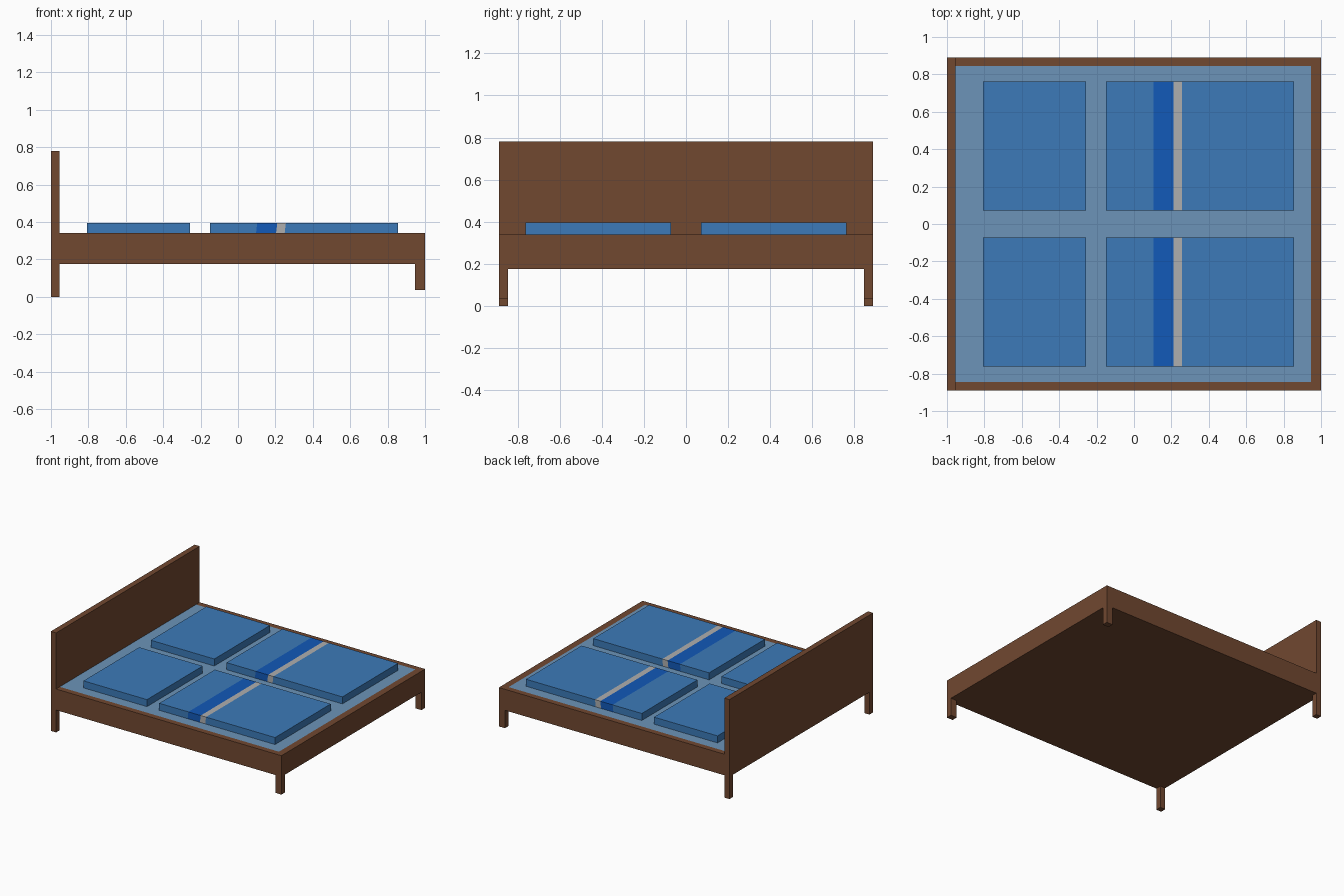
import bpy, bmesh
from mathutils import Vector

if "Cube" in bpy.data.objects:
    bpy.data.objects.remove(bpy.data.objects["Cube"])


def material(name, rgb):
    m = bpy.data.materials.new(name)
    m.diffuse_color = (*rgb, 1)
    m.use_nodes = True
    m.node_tree.nodes["Principled BSDF"].inputs["Base Color"].default_value = m.diffuse_color
    return m


wood = material("wood", (0.165, 0.065, 0.03))
sheet = material("sheet_blue", (0.15, 0.296, 0.48))
cloth = material("cloth_blue", (0.045, 0.195, 0.48))
band = material("band_blue", (0.006, 0.1, 0.48))
trim = material("trim_grey", (0.43, 0.43, 0.43))


def box(name, lo, hi, mats, cuts=(), lean=0.0):
    """Box from corner to corner; cuts split it along x into material bands."""
    lo, hi = Vector(lo), Vector(hi)
    bm = bmesh.new()
    bmesh.ops.create_cube(bm, size=1)
    for v in bm.verts:
        v.co = (lo + hi) / 2 + v.co * (hi - lo)
    for x in cuts:
        bmesh.ops.bisect_plane(bm, geom=bm.verts[:] + bm.edges[:] + bm.faces[:],
                               plane_co=(x, 0, hi.z), plane_no=(1, 0, -lean))
    for f in bm.faces:
        c = f.calc_center_median()
        f.material_index = sum(c.x - lean * (c.z - hi.z) > x for x in cuts)
    me = bpy.data.meshes.new(name)
    bm.to_mesh(me)
    bm.free()
    for m in mats:
        me.materials.append(m)
    ob = bpy.data.objects.new(name, me)
    bpy.context.collection.objects.link(ob)
    return ob


W, T = 0.89, 0.045          # half width, board thickness
LOW, TOP = 0.175, 0.34      # frame underside and top
HEAD, FOOT = -0.955, 0.947  # inner ends of the frame

# Headboard, foot rail and base panel
box("headboard", (-1, -W, LOW), (HEAD, W, 0.78), [wood])
box("foot_rail", (FOOT, -W, LOW), (1, W, TOP), [wood])
box("base_panel", (HEAD, -W + T, LOW), (FOOT, W - T, 0.22), [wood])

# Mattress, flush with the rails
box("mattress", (HEAD, -W + T, 0.22), (FOOT, W - T, TOP), [sheet])

for side, s in (("front", -1), ("back", 1)):
    def y(a, b):
        return sorted((s * a, s * b))

    # Side rail and legs
    y0, y1 = y(W - T, W)
    box(side + "_side_rail", (HEAD, y0, LOW), (FOOT, y1, TOP), [wood])
    box(side + "_head_leg", (-1, y0, 0), (HEAD, y1, LOW), [wood])
    box(side + "_foot_leg", (FOOT, y0, 0.035), (1, y1, LOW), [wood])

    # Pillow and striped blanket
    y0, y1 = y(0.072, 0.762)
    box(side + "_pillow", (-0.807, y0, TOP), (-0.256, y1, 0.395), [cloth])
    box(side + "_blanket", (-0.15, y0, TOP), (0.855, y1, 0.395),
        [cloth, band, trim, cloth], cuts=(0.103, 0.21, 0.256), lean=0.12)
